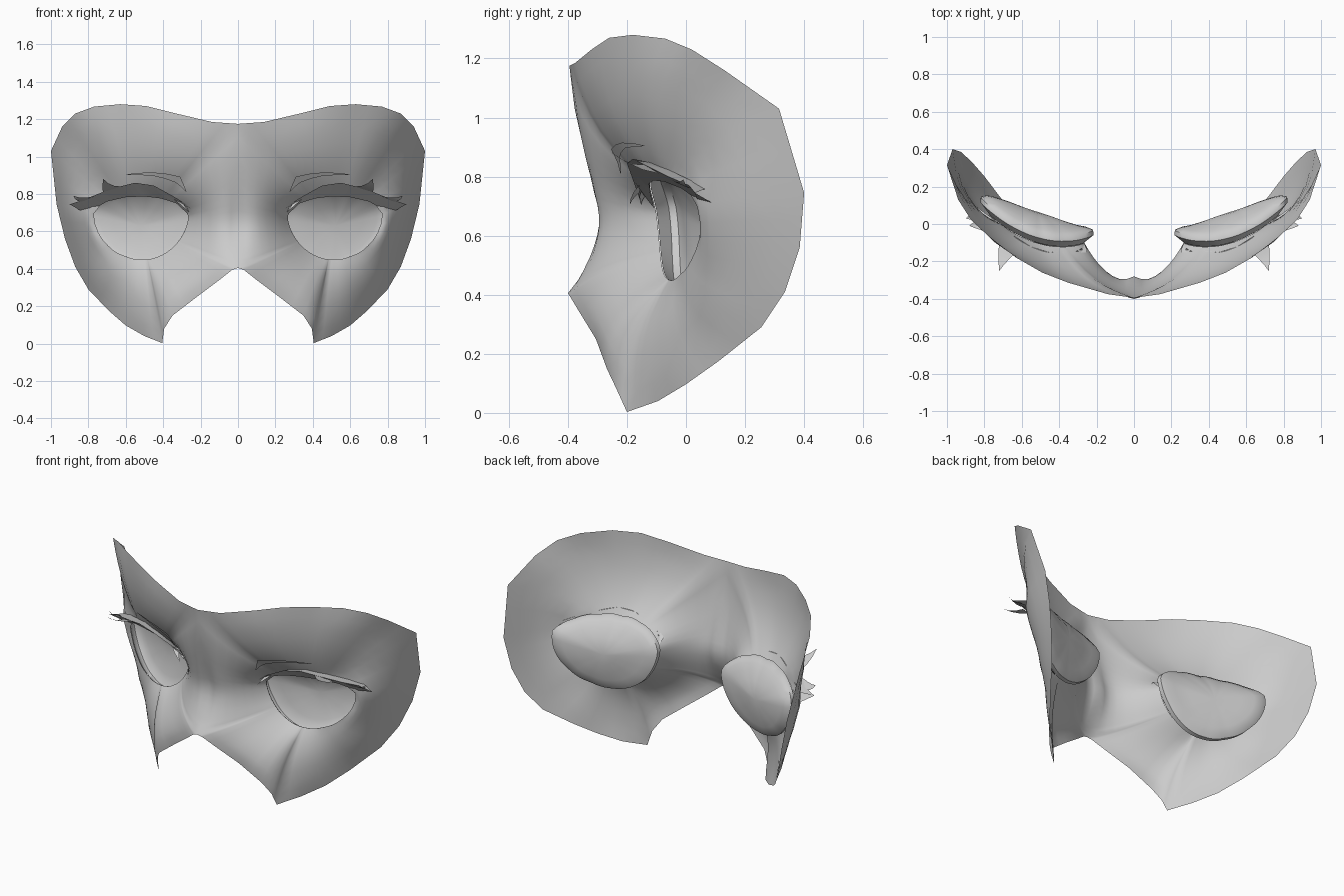
import bpy, bmesh, math
from mathutils import Vector
from mathutils.bvhtree import BVHTree

if "Cube" in bpy.data.objects:
    bpy.data.objects.remove(bpy.data.objects["Cube"])

# Outline of half the mask (x, y, z): top edge, side, cheek, nose notch, centre line
OUTLINE = [
    (0, -.395, 1.175), (.14, -.375, 1.185), (.33, -.32, 1.23), (.49, -.26, 1.27),
    (.63, -.18, 1.28), (.77, -.07, 1.267), (.87, .02, 1.23), (.94, .13, 1.16),
    (1, .315, 1.03), (.97, .40, .745), (.925, .385, .56), (.87, .335, .41),
    (.80, .255, .29), (.69, .11, .175), (.60, 0, .097), (.50, -.095, .04),
    (.405, -.20, .003), (.395, -.235, .08), (.35, -.268, .15), (.22, -.305, .25),
    (.10, -.36, .34), (.03, -.393, .395), (0, -.40, .405), (0, -.365, .45),
    (0, -.325, .52), (0, -.287, .60), (0, -.28, .67), (0, -.30, .75),
    (0, -.34, .88), (0, -.377, 1.03)]
# Eye opening (x, z)
EYE = [(.265, .68), (.275, .63), (.31, .56), (.38, .49), (.44, .46), (.50, .45),
       (.60, .467), (.70, .53), (.75, .60), (.77, .67), (.77, .72), (.70, .76),
       (.60, .783), (.50, .787), (.40, .775), (.33, .75), (.28, .71)]
CX, CZ = .52, .63


def eye_y(x, z):
    u = x - .5
    return -.09 + .266 * u + .935 * u * u - .15 * (z - .68)


polar = sorted((math.atan2(z - CZ, x - CX), math.hypot(x - CX, z - CZ)) for x, z in EYE)
polar = [(polar[-1][0] - math.tau, polar[-1][1])] + polar + [(polar[0][0] + math.tau, polar[0][1])]


def eye_point(a, sx=1.0, sz=1.0):
    for (a0, r0), (a1, r1) in zip(polar, polar[1:]):
        if a0 <= a <= a1:
            r = r0 + (r1 - r0) * (a - a0) / (a1 - a0)
            return CX + r * sx * math.cos(a), CZ + r * sz * math.sin(a)


def build(name, rows, closed=False, cap=None, merge=False):
    """Skin consecutive rows of points, then mirror in x."""
    bm = bmesh.new()
    vr = [[bm.verts.new(p) for p in row] for row in rows]
    n = len(rows[0])
    for a, b in zip(vr, vr[1:]):
        for i in range(n if closed else n - 1):
            j = (i + 1) % n
            bm.faces.new((a[i], a[j], b[j], b[i]))
    if cap:
        c = bm.verts.new(cap)
        for i in range(n):
            bm.faces.new((vr[-1][i], vr[-1][(i + 1) % n], c))
    if not merge:
        bmesh.ops.remove_doubles(bm, verts=bm.verts, dist=1e-5)
    bm.normal_update()
    if sum(f.normal.y * f.calc_area() for f in bm.faces) > 0:
        bmesh.ops.reverse_faces(bm, faces=bm.faces)
    me = bpy.data.meshes.new(name)
    tree = BVHTree.FromBMesh(bm)
    bm.to_mesh(me)
    bm.free()
    ob = bpy.data.objects.new(name, me)
    bpy.context.collection.objects.link(ob)
    mod = ob.modifiers.new("mirror", 'MIRROR')
    mod.use_mirror_merge = merge
    bpy.ops.object.select_all(action='DESELECT')
    ob.select_set(True)
    bpy.context.view_layer.objects.active = ob
    bpy.ops.object.shade_smooth_by_angle(angle=math.radians(50))
    return tree


# Face sheet: rings from the eye opening out to the outline, relaxed then bulged
pts = [Vector(p) for p in OUTLINE]
outer = []
for p, q in zip(pts, pts[1:] + pts[:1]):
    outer += [p, (p + q) / 2]
angles = [math.atan2(p.z - CZ, p.x - CX) for p in outer]
steps = (0, .08, .18, .3, .44, .58, .72, .86, 1)
rings = []
for t in steps:
    ring = []
    for a, o in zip(angles, outer):
        x, z = eye_point(a)
        ring.append(Vector((x, eye_y(x, z), z)).lerp(o, t))
    rings.append(ring)
n = len(outer)
for _ in range(12):     # smooth the depth along each inner ring
    for k in range(1, len(steps) - 1):
        r = rings[k]
        ys = [.5 * r[i].y + .25 * (r[i - 1].y + r[(i + 1) % n].y) for i in range(n)]
        w = min(1, 3 * (1 - steps[k]), 6 * steps[k])
        for p, y in zip(r, ys):
            p.y += (y - p.y) * w
for t, ring in zip(steps, rings):
    for p, o in zip(ring, outer):
        p.y -= (.05 + .015 * max(0, 1 - o.x * 2)) * 4 * t * (1 - t)
face = build("face_mask", rings, closed=True, merge=True)


# Eye: rim tucked behind the opening, closed by a shallow dish
def eye_back(x):
    return -.02 + .27 * (x - .2)


N = 60


def eye_ring(sx, sz, back, blend=0.0):
    row = []
    for i in range(N):
        a = -math.pi + math.tau * i / N
        x, z = eye_point(a, sx, sz)
        rx, rz = eye_point(a, 1.18, 1.2)
        y = eye_y(rx, rz) + back if blend or sx > 1.1 else eye_y(x, z) + back
        row.append((x, y + (eye_back(x) - y) * blend, z))
    return row


eye_rows = [eye_ring(1, 1, .002), eye_ring(1.2, 1.24, .035), eye_ring(1.19, 1.23, .06)]
for s in (.9, .75, .5, .25):
    eye_rows.append(eye_ring(1.18 * s, 1.2 * s, .07, 1 - s * s))
build("eye", eye_rows, closed=True, cap=(CX, eye_back(CX), CZ))

# Upper lash: wedge sweeping forward from the lid
tip_row = [(.25, -.14, .73), (.35, -.18, .79), (.45, -.20, .845), (.55, -.18, .86),
           (.65, -.13, .835), (.75, -.06, .80), (.82, .01, .77), (.90, .03, .745)]
root_xz = [(.265, .69), (.33, .75), (.41, .776), (.50, .787),
           (.60, .783), (.70, .76), (.77, .72), (.84, .71)]


def on_face(x, z, off=0.0):
    hit = face.ray_cast(Vector((x, -2, z)), Vector((0, 1, 0)))[0]
    return (x, (hit.y if hit else eye_y(x, z)) - off, z)


low = [(x, eye_y(x, z) - .004, z) for x, z in root_xz[:-1]] + [(.84, .09, .71)]
high = [on_face(x, z - .012) for x, y, z in tip_row[:-1]] + [tip_row[-1]]
build("upper_lash", [low, tip_row, high])


# Single pointed lashes
def blade(name, a, b, tip, bend):
    a, b, tip, bend = map(Vector, (a, b, tip, bend))
    rows = []
    for t in (0, .35, .7, 1):
        rows.append([p.lerp(tip, t) + bend * t * (1 - t) for p in (a, b)])
    build(name, rows[:-1] + [[tip, tip + Vector((.001, 0, .001))]])


blade("lash_spike_top", (.62, -.14, .84), (.72, -.09, .81), (.72, -.25, .88), (.02, 0, -.05))
blade("lash_spike_outer", (.76, -.05, .79), (.83, .02, .76), (.88, -.01, .79), (.03, 0, -.04))
blade("lash_spike_inner", (.30, -.14, .76), (.34, -.16, .77), (.265, -.19, .705), (0, -.03, 0))
blade("lash_spike_corner", (.28, -.13, .74), (.31, -.15, .755), (.26, -.15, .70), (0, -.03, 0))

# Eyelid crease: thin sliver lying on the face
up = [(.60, .905), (.53, .913), (.45, .915), (.38, .908), (.31, .893), (.29, .85), (.275, .81)]
dn = [(.60, .903), (.53, .902), (.45, .896), (.39, .882), (.335, .862), (.30, .835), (.277, .81)]
build("lid_crease", [[on_face(x, z, .014) for x, z in r] for r in (up, dn)])
